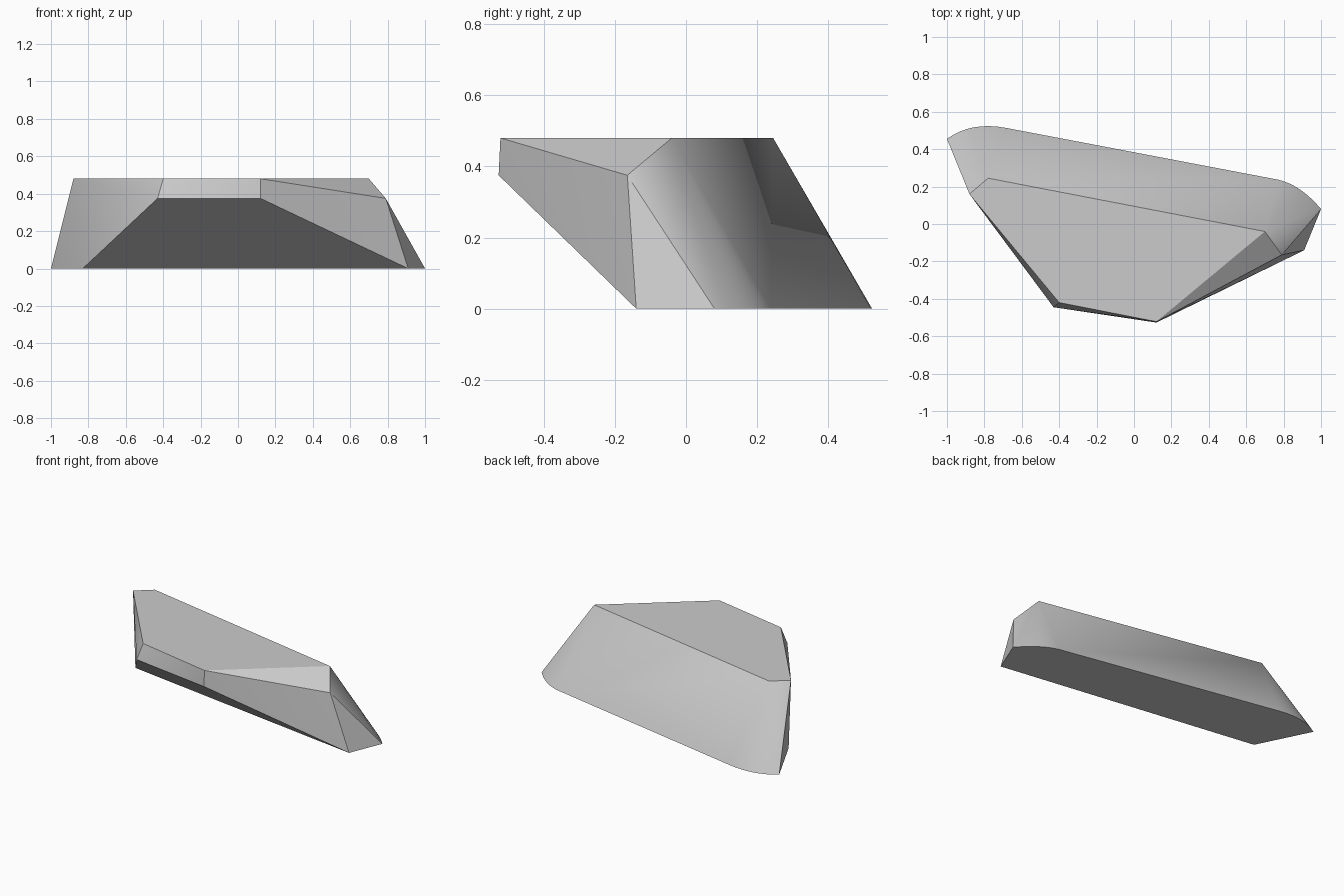
import bpy, bmesh, math

cube = bpy.data.objects.get("Cube")
if cube:
    bpy.data.objects.remove(cube, do_unlink=True)

# Heights of the flat top, the chamfered front rim and the ground
TOP, RIM, GROUND = 0.48, 0.375, 0.0

# Corners (x, y) of the rock at each height
layers = {
    TOP: [(-0.88, 0.16), (-0.78, 0.245), (0.70, -0.04), (0.12, -0.522), (-0.40, -0.42)],
    RIM: [(-0.43, -0.445), (0.12, -0.527), (0.79, -0.165)],
    GROUND: [(-0.83, 0.113), (0.91, -0.14)],
}


def rounded_corner(start, control, end, steps=8):
    """Points on a quadratic curve between two straight sides."""
    points = []
    for i in range(steps + 1):
        t = i / steps
        points.append(tuple((1 - t) ** 2 * a + 2 * t * (1 - t) * b + t * t * c
                            for a, b, c in zip(start, control, end)))
    return points


# Rounded back corners of the base
layers[GROUND] += rounded_corner((-1.0, 0.455), (-0.87, 0.55), (-0.68, 0.513))
layers[GROUND] += rounded_corner((0.77, 0.237), (0.89, 0.21), (1.0, 0.08))

# Wrap the corners into one faceted solid
bm = bmesh.new()
for z, corners in layers.items():
    for x, y in corners:
        bm.verts.new((x, y, z))
bmesh.ops.convex_hull(bm, input=bm.verts[:])
bmesh.ops.dissolve_limit(bm, angle_limit=math.radians(1.5),
                         verts=bm.verts[:], edges=bm.edges[:])
bmesh.ops.recalc_face_normals(bm, faces=bm.faces[:])

mesh = bpy.data.meshes.new("rock")
bm.to_mesh(mesh)
bm.free()
rock = bpy.data.objects.new("rock", mesh)
bpy.context.collection.objects.link(rock)

# Stone colour
stone = bpy.data.materials.new("light grey stone")
stone.use_nodes = True
stone.diffuse_color = (0.6, 0.6, 0.6, 1)
stone.node_tree.nodes["Principled BSDF"].inputs["Base Color"].default_value = (0.6, 0.6, 0.6, 1)
mesh.materials.append(stone)

# Smooth the rounded corners, keep the facets crisp
bpy.ops.object.select_all(action="DESELECT")
rock.select_set(True)
bpy.context.view_layer.objects.active = rock
bpy.ops.object.shade_smooth_by_angle(angle=math.radians(30))
